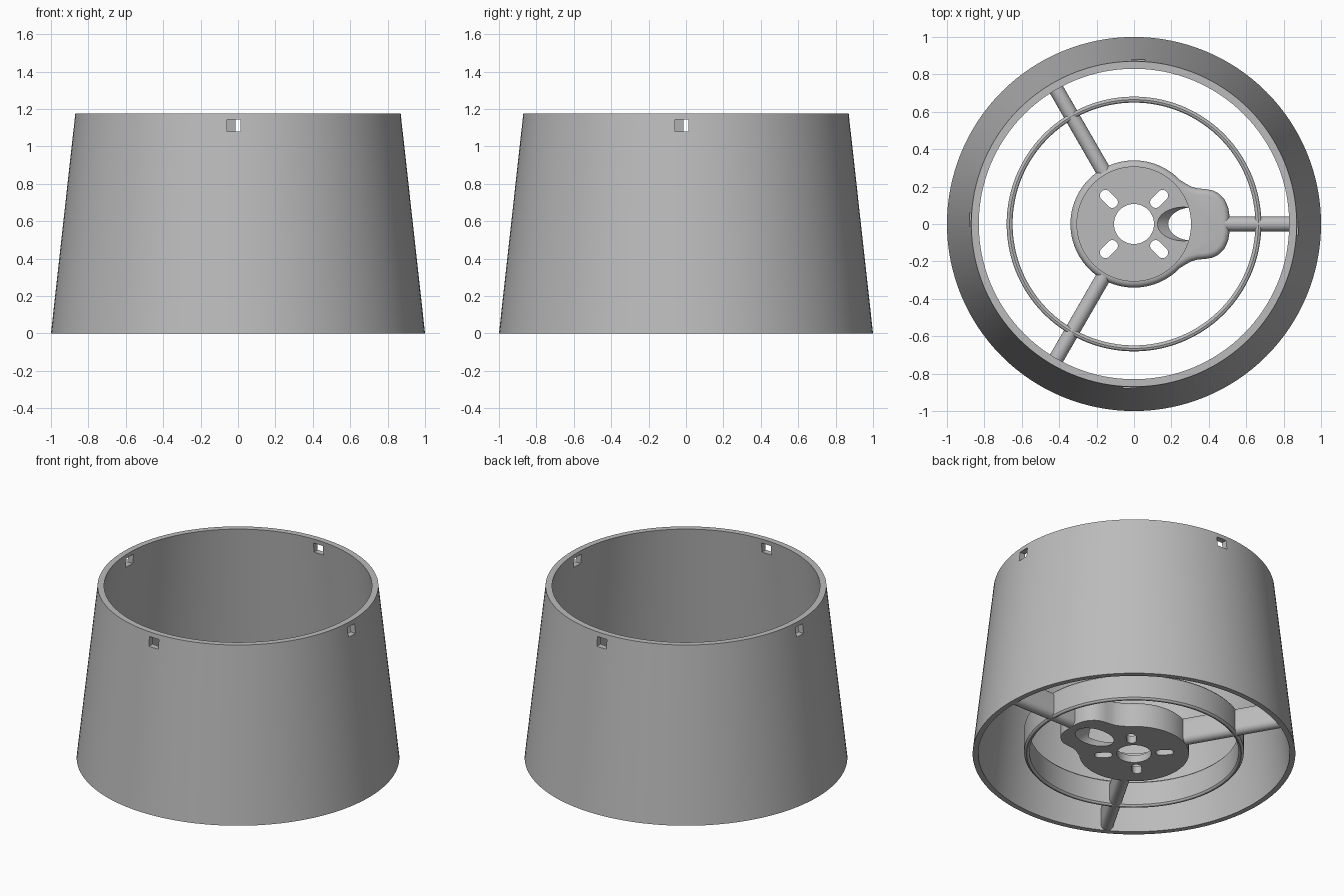
import bpy, bmesh
from math import sin, cos, pi, radians
from mathutils import Matrix, Vector

if "Cube" in bpy.data.objects:
    bpy.data.objects.remove(bpy.data.objects["Cube"], do_unlink=True)

# Material
GREY = (0.5, 0.5, 0.5, 1)
grey = bpy.data.materials.new("plain_grey")
grey.use_nodes = True
grey.diffuse_color = GREY
grey.node_tree.nodes["Principled BSDF"].inputs["Base Color"].default_value = GREY


def make(name, bm):
    bmesh.ops.recalc_face_normals(bm, faces=bm.faces)
    mesh = bpy.data.meshes.new(name)
    bm.to_mesh(mesh)
    bm.free()
    mesh.materials.append(grey)
    ob = bpy.data.objects.new(name, mesh)
    bpy.context.collection.objects.link(ob)
    return ob


def lathe(name, profile, steps=128):
    """Revolve a closed (radius, height) profile about z."""
    bm = bmesh.new()
    rings = [[bm.verts.new((r * cos(2 * pi * i / steps), r * sin(2 * pi * i / steps), z))
              for r, z in profile] for i in range(steps)]
    n = len(profile)
    for i in range(steps):
        a, b = rings[i], rings[(i + 1) % steps]
        for j in range(n):
            k = (j + 1) % n
            bm.faces.new((a[j], b[j], b[k], a[k]))
    return make(name, bm)


def prism(name, points, depth, matrix=Matrix(), round_top=0):
    """Extrude a flat outline along z, optionally rounding its top edge."""
    bm = bmesh.new()
    face = bm.faces.new([bm.verts.new((x, y, 0)) for x, y in points])
    out = bmesh.ops.extrude_face_region(bm, geom=[face])["geom"]
    top = [v for v in out if isinstance(v, bmesh.types.BMVert)]
    bmesh.ops.translate(bm, verts=top, vec=(0, 0, depth))
    if round_top:
        edges = [e for e in out if isinstance(e, bmesh.types.BMEdge)]
        bmesh.ops.bevel(bm, geom=edges, offset=round_top, segments=5,
                        profile=0.5, affect='EDGES')
    bm.transform(matrix)
    return make(name, bm)


def stadium(half, r, steps=10):
    """Slot outline along x; half is half its straight length."""
    pts = []
    for side, start in ((1, -pi / 2), (-1, pi / 2)):
        for i in range(steps + 1):
            a = start + pi * i / steps
            pts.append((side * half + r * cos(a), r * sin(a)))
    return pts


def circle(r, steps=64):
    return [(r * cos(2 * pi * i / steps), r * sin(2 * pi * i / steps)) for i in range(steps)]


def cut(target, cutters):
    for c in cutters:
        c.hide_render = True
        mod = target.modifiers.new("cut", 'BOOLEAN')
        mod.operation = 'DIFFERENCE'
        mod.solver = 'EXACT'
        mod.object = c
    deps = bpy.context.evaluated_depsgraph_get()
    mesh = bpy.data.meshes.new_from_object(target.evaluated_get(deps))
    target.modifiers.clear()
    target.data = mesh
    for c in cutters:
        bpy.data.objects.remove(c, do_unlink=True)


def spin(deg):
    return Matrix.Rotation(radians(deg), 4, 'Z')


parts = []
H = 0.18  # height of the inner frame

# Tapered shade wall with four small windows below the top
shade = lathe("shade_wall", [(1, 0), (0.87, 1.175), (0.83, 1.175), (0.965, 0)])
window = [(-0.06, -0.95), (0.013, -0.95), (0.013, -0.75), (-0.06, -0.75)]
cut(shade, [prism("window_cutter", window, 0.065,
                  spin(90 * i) @ Matrix.Translation((0, 0, 1.08))) for i in range(4)])
parts.append(shade)

# Inner ring with rounded top and bottom edges
half = [(0.681, 0.012), (0.681, H - 0.012), (0.674, H - 0.003), (0.665, H)]
mirror = [(1.33 - r, z) for r, z in half[:3]][::-1]
parts.append(lathe("inner_ring", [(0.665, 0), (0.674, 0.003)] + half + mirror + [(0.656, 0.003)]))

# Hub cup with a side lobe
lobe = [(0.51, 0.05), (0.503, 0.09), (0.485, 0.13), (0.455, 0.162), (0.42, 0.18),
        (0.38, 0.187), (0.34, 0.19), (0.305, 0.2), (0.275, 0.217)]
arc = [(0.34 * cos(radians(a)), 0.34 * sin(radians(a))) for a in range(44, 317, 4)]
outline = lobe + arc + [(x, -y) for x, y in reversed(lobe)]
hub = prism("hub", outline, H, round_top=0.033)

# Recess, centre hole, screw slots and slanted cable hole
cutters = [prism("recess_cutter", circle(0.305), 0.4, Matrix.Translation((0, 0, 0.05))),
           prism("centre_cutter", circle(0.107), 0.4, Matrix.Translation((0, 0, -0.1)))]
for i in range(4):
    place = spin(45 + 90 * i) @ Matrix.Translation((0.19, 0, -0.1))
    cutters.append(prism("slot_cutter", stadium(0.026, 0.03), 0.4, place))
tilt = Vector((-1.15, 0, 1)).to_track_quat('Z', 'Y').to_matrix().to_4x4()
cutters.append(prism("cable_cutter", circle(0.09), 0.6,
                     Matrix.Translation((0.32, 0, 0)) @ tilt @ Matrix.Translation((0, 0, -0.2))))
cut(hub, cutters)
parts.append(hub)

# Three round-edged spokes from hub to shade
for name, angle, start in (("left_spoke", 0, 0.485), ("back_spoke", 120, 0.32),
                           ("front_spoke", 240, 0.32)):
    upright = Matrix.Rotation(radians(90), 4, 'Y')
    place = spin(angle) @ Matrix.Translation((start, 0, H / 2)) @ upright
    parts.append(prism(name, stadium(H / 2 - 0.04, 0.04), 0.968 - start, place))

# Smooth shading with sharp edges kept
bpy.ops.object.select_all(action='DESELECT')
for ob in parts:
    ob.select_set(True)
bpy.context.view_layer.objects.active = shade
bpy.ops.object.shade_smooth_by_angle(angle=radians(30))
